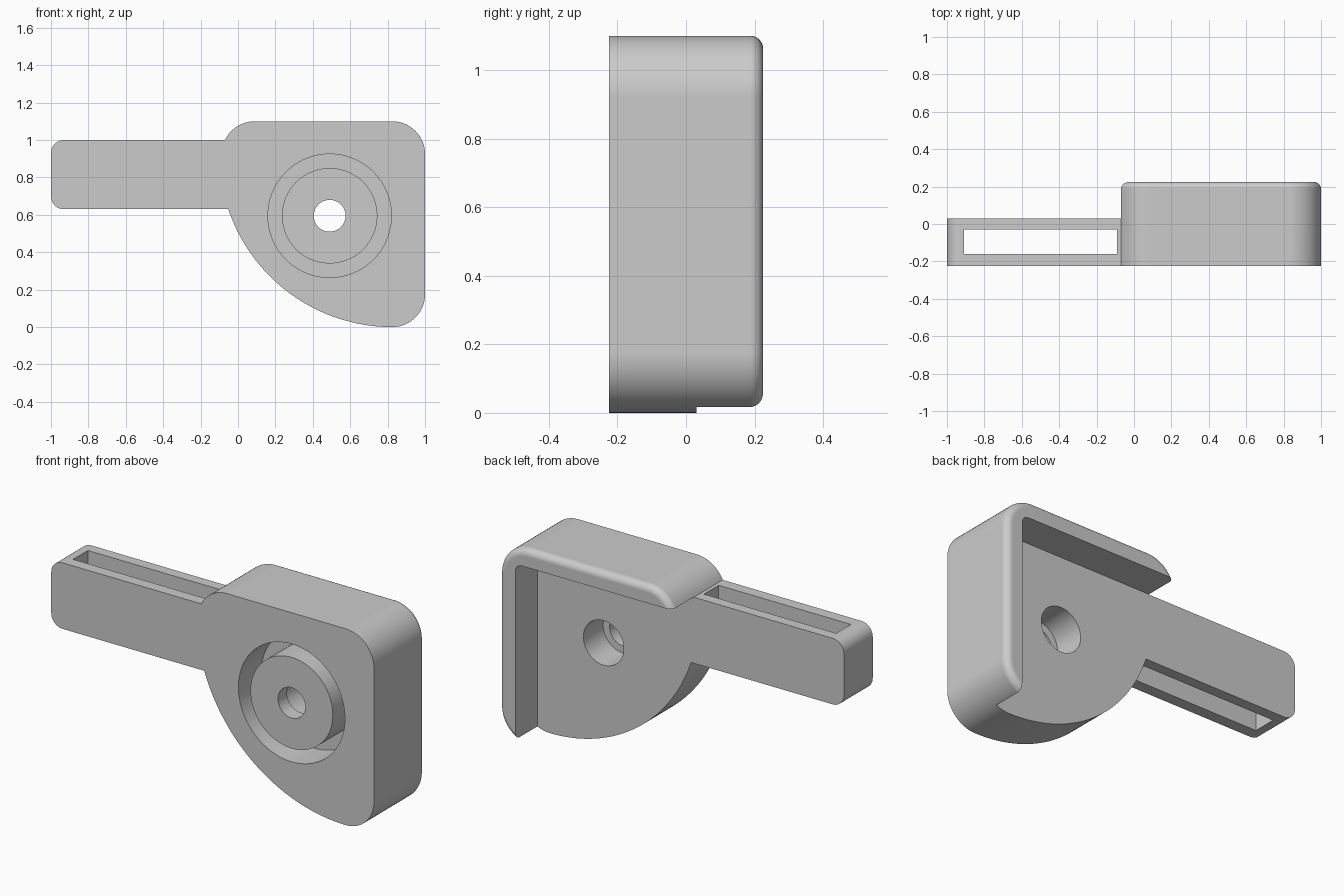
import bpy, bmesh, math

if "Cube" in bpy.data.objects:
    bpy.data.objects.remove(bpy.data.objects["Cube"])

FRONT, BACK, PLATE_BACK = -0.225, 0.225, 0.03


def arc(cx, cz, r, a0, a1, n=16):
    angles = [math.radians(a0 + (a1 - a0) * i / n) for i in range(n + 1)]
    return [(cx + r * math.cos(a), cz + r * math.sin(a)) for a in angles]


def circle(cx, cz, r, n=96):
    return arc(cx, cz, r, 0, 360, n)[:-1]


def rounded_rect(x0, x1, z0, z1, r):
    return (arc(x1 - r, z0 + r, r, -90, 0) + arc(x1 - r, z1 - r, r, 0, 90)
            + arc(x0 + r, z1 - r, r, 90, 180) + arc(x0 + r, z0 + r, r, 180, 270))


def loft(name, layers):
    """Solid through matching xz outlines, each placed at a y position."""
    bm = bmesh.new()
    rings = [[bm.verts.new((x, y, z)) for x, z in pts] for y, pts in layers]
    n = len(rings[0])
    bm.faces.new(rings[0])
    bm.faces.new(rings[-1])
    for a, b in zip(rings, rings[1:]):
        for i in range(n):
            j = (i + 1) % n
            bm.faces.new((a[i], a[j], b[j], b[i]))
    bmesh.ops.recalc_face_normals(bm, faces=bm.faces)
    mesh = bpy.data.meshes.new(name)
    bm.to_mesh(mesh)
    bm.free()
    ob = bpy.data.objects.new(name, mesh)
    bpy.context.collection.objects.link(ob)
    return ob


def prism(name, pts, y0, y1):
    return loft(name, [(y0, pts), (y1, pts)])


def combine(target, other, operation):
    mod = target.modifiers.new("combine", 'BOOLEAN')
    mod.operation = operation
    mod.solver = 'EXACT'
    mod.object = other
    bpy.context.view_layer.objects.active = target
    bpy.ops.object.modifier_apply(modifier=mod.name)
    bpy.data.objects.remove(other)


def body_outline(o):
    """Body silhouette, moved inward by o."""
    return (arc(0.825, 0.925, 0.925 - o, 198.6, 270, 48)
            + arc(0.825, 0.175, 0.175 - o, 270, 360)[1:]
            + arc(0.825, 0.925, 0.175 - o, 0, 90)
            + arc(0.09, 0.922, 0.178 - o, 90, 160))


# Body with a rounded outer back edge
R = 0.038
layers = [(FRONT, body_outline(0))]
for i in range(9):
    t = math.radians(90 * i / 8)
    layers.append((BACK - R + R * math.sin(t), body_outline(R * (1 - math.cos(t)))))
bracket = loft("slotted_bracket", layers)

# Arm
arm = prism("arm", rounded_rect(-1, 0.2, 0.63, 1.0, 0.07), FRONT, 0.05)
combine(bracket, arm, 'UNION')

# Recess in the back, leaving the rim along the top and right
recess = [(-1.3, -0.3), (0.9, -0.3)] + arc(0.86, 0.961, 0.04, 0, 90, 8) + [(-1.3, 1.001)]
combine(bracket, prism("recess_cutter", recess, PLATE_BACK, 0.4), 'DIFFERENCE')

# Slot through the arm from top to bottom
slot = [(-0.91, 0.4), (-0.09, 0.4), (-0.09, 1.3), (-0.91, 1.3)]
combine(bracket, prism("slot_cutter", slot, -0.16, -0.03), 'DIFFERENCE')

# Ring groove in the front
cx, cz = 0.49, 0.595
groove = prism("groove_cutter", circle(cx, cz, 0.33), -0.4, -0.025)
combine(groove, prism("groove_core", circle(cx, cz, 0.255), -0.5, 0.1), 'DIFFERENCE')
combine(bracket, groove, 'DIFFERENCE')

# Stepped bolt hole, wider from the back
combine(bracket, prism("hole_cutter", circle(cx, cz, 0.085, 64), -0.4, 0.2), 'DIFFERENCE')
combine(bracket, prism("counterbore_cutter", circle(cx, cz, 0.125, 64), -0.145, 0.2), 'DIFFERENCE')

# Colour and shading
grey = bpy.data.materials.new("grey")
grey.diffuse_color = (0.6, 0.6, 0.6, 1)
grey.use_nodes = True
grey.node_tree.nodes["Principled BSDF"].inputs["Base Color"].default_value = grey.diffuse_color
bracket.data.materials.clear()
bracket.data.materials.append(grey)
for p in bracket.data.polygons:
    p.material_index = 0
bpy.ops.object.select_all(action='DESELECT')
bracket.select_set(True)
bpy.context.view_layer.objects.active = bracket
bpy.ops.object.shade_smooth_by_angle(angle=math.radians(30))
weighted = bracket.modifiers.new("weighted_normals", 'WEIGHTED_NORMAL')
weighted.keep_sharp = True
